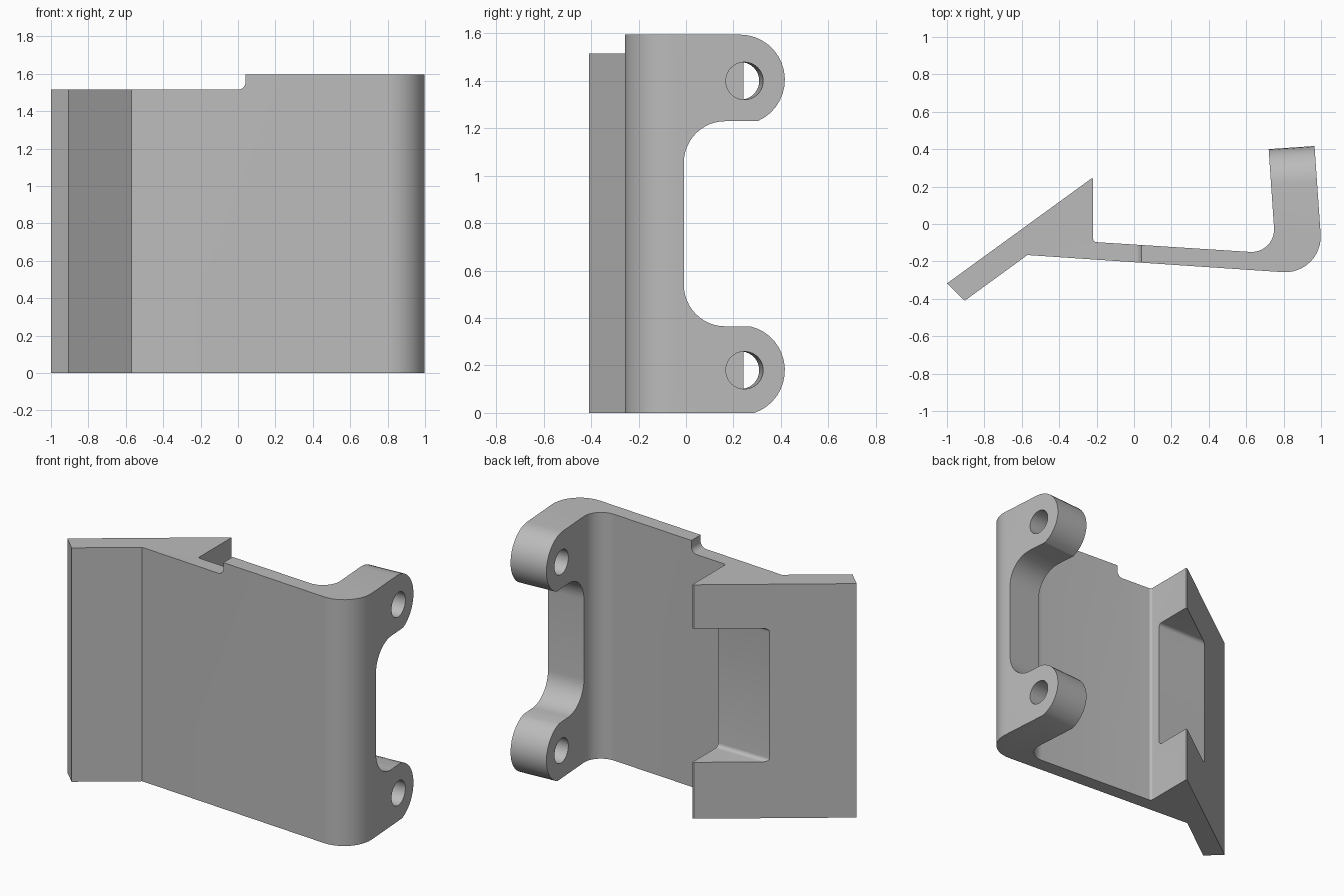
import bpy, bmesh, math
from mathutils import Vector

if "Cube" in bpy.data.objects:
    bpy.data.objects.remove(bpy.data.objects["Cube"], do_unlink=True)

HEIGHT = 1.595
TILT = 0.068          # plate and arm lean slightly off the axes
REF_X = 0.98          # outer face of the arm

grey = bpy.data.materials.new("light_grey")
grey.use_nodes = True
grey.diffuse_color = (0.5, 0.5, 0.5, 1)
grey.node_tree.nodes["Principled BSDF"].inputs["Base Color"].default_value = (0.5, 0.5, 0.5, 1)


def rounded(points, steps=12):
    """Turn (a, b, radius) corners into a 2D outline with tangent arcs."""
    out = []
    for i, (a, b, r) in enumerate(points):
        p = Vector((a, b))
        if r == 0:
            out.append(p)
            continue
        u = (Vector(points[i - 1][:2]) - p).normalized()
        v = (Vector(points[(i + 1) % len(points)][:2]) - p).normalized()
        half = u.angle(v) / 2
        centre = p + (u + v).normalized() * (r / math.sin(half))
        start = p + u * (r / math.tan(half)) - centre
        end = p + v * (r / math.tan(half)) - centre
        sweep = start.angle(end)
        for k in range(steps + 1):
            t = k / steps
            out.append(centre + (start * math.sin((1 - t) * sweep)
                                 + end * math.sin(t * sweep)) / math.sin(sweep))
    return out


def arc(cy, cz, r, z0, z1, steps=16):
    """Outer rounding of an ear, from height z0 to height z1."""
    a0, a1 = (math.asin(max(-1, min(1, (z - cz) / r))) for z in (z0, z1))
    angles = [a0 + (a1 - a0) * k / steps for k in range(steps + 1)]
    return [(cy + r * math.cos(a), cz + r * math.sin(a), 0) for a in angles]


def prism(name, outline, place, lo, hi):
    """Extrude a 2D outline between lo and hi; place maps (a, b, depth) to 3D."""
    bm = bmesh.new()
    rings = [[bm.verts.new(place(p[0], p[1], d)) for p in outline] for d in (lo, hi)]
    n = len(outline)
    bm.faces.new(rings[0])
    bm.faces.new(rings[1])
    for i in range(n):
        j = (i + 1) % n
        bm.faces.new((rings[0][i], rings[0][j], rings[1][j], rings[1][i]))
    bmesh.ops.recalc_face_normals(bm, faces=bm.faces)
    mesh = bpy.data.meshes.new(name)
    bm.to_mesh(mesh)
    bm.free()
    mesh.materials.append(grey)
    obj = bpy.data.objects.new(name, mesh)
    bpy.context.collection.objects.link(obj)
    return obj


def cut(target, cutter):
    cutter.hide_render = True
    bpy.context.view_layer.objects.active = target
    mod = target.modifiers.new("cut", 'BOOLEAN')
    mod.operation, mod.solver, mod.object = 'DIFFERENCE', 'EXACT', cutter
    bpy.ops.object.modifier_apply(modifier=mod.name)
    bpy.data.objects.remove(cutter, do_unlink=True)


def across_arm(y, z, x):
    return (x, y + TILT * (x - REF_X), z)


def along_x(y, z, x):
    return (x, y, z)


def along_y(x, z, y):
    return (x, y, z)


# Bracket body: angled jaw, thin plate and thick arm in one plan outline
plan = [(-1, -0.318, 0), (-0.905, -0.41, 0), (-0.57, -0.166, 0),
        (1.013, -0.272, 0.19), (0.958, 0.52, 0), (0.712, 0.52, 0),
        (0.758, -0.158, 0.12), (-0.218, -0.096, 0.016),
        (-0.218, 0.243, 0), (-0.228, 0.243, 0)]
body = prism("hinge_bracket", rounded(plan),
             lambda x, y, z: (x, y, z), 0, HEIGHT)

# Rounded ears and the wide gap between them
low, high = 0.365, 1.23
ears = ([(0.6, -0.1, 0), (0.288, -0.1, 0)]
        + arc(0.228, 0.18, 0.19, 0, low)
        + [(-0.01, low, 0.175), (-0.01, high, 0.175)]
        + arc(0.228, 1.405, 0.19, high, HEIGHT)
        + [(0.228, 1.7, 0), (0.6, 1.7, 0)])
cut(body, prism("ear_cutter", rounded(ears), across_arm, 0.55, 1.15))

# Pin holes
for z in (0.18, 1.4):
    ring = [(0.247 + 0.079 * math.cos(k * math.tau / 40),
             z + 0.079 * math.sin(k * math.tau / 40)) for k in range(40)]
    cut(body, prism("pin_hole_cutter", ring, across_arm, 0.6, 1.1))

# Lowered top edge over the jaw
step = [(-1.2, 1.515, 0), (0.04, 1.515, 0.04), (0.04, 1.7, 0), (-1.2, 1.7, 0)]
cut(body, prism("step_cutter", rounded(step), along_y, -0.6, 0.6))

# Pocket across the jaw wedge
pocket = [(-0.018, low, 0.025), (0.4, low, 0), (0.4, high, 0), (-0.018, high, 0.025)]
cut(body, prism("pocket_cutter", rounded(pocket, 6), along_x, -0.8, -0.1))

bpy.ops.object.select_all(action='DESELECT')
body.select_set(True)
bpy.context.view_layer.objects.active = body
bpy.ops.object.shade_smooth_by_angle(angle=math.radians(25))
